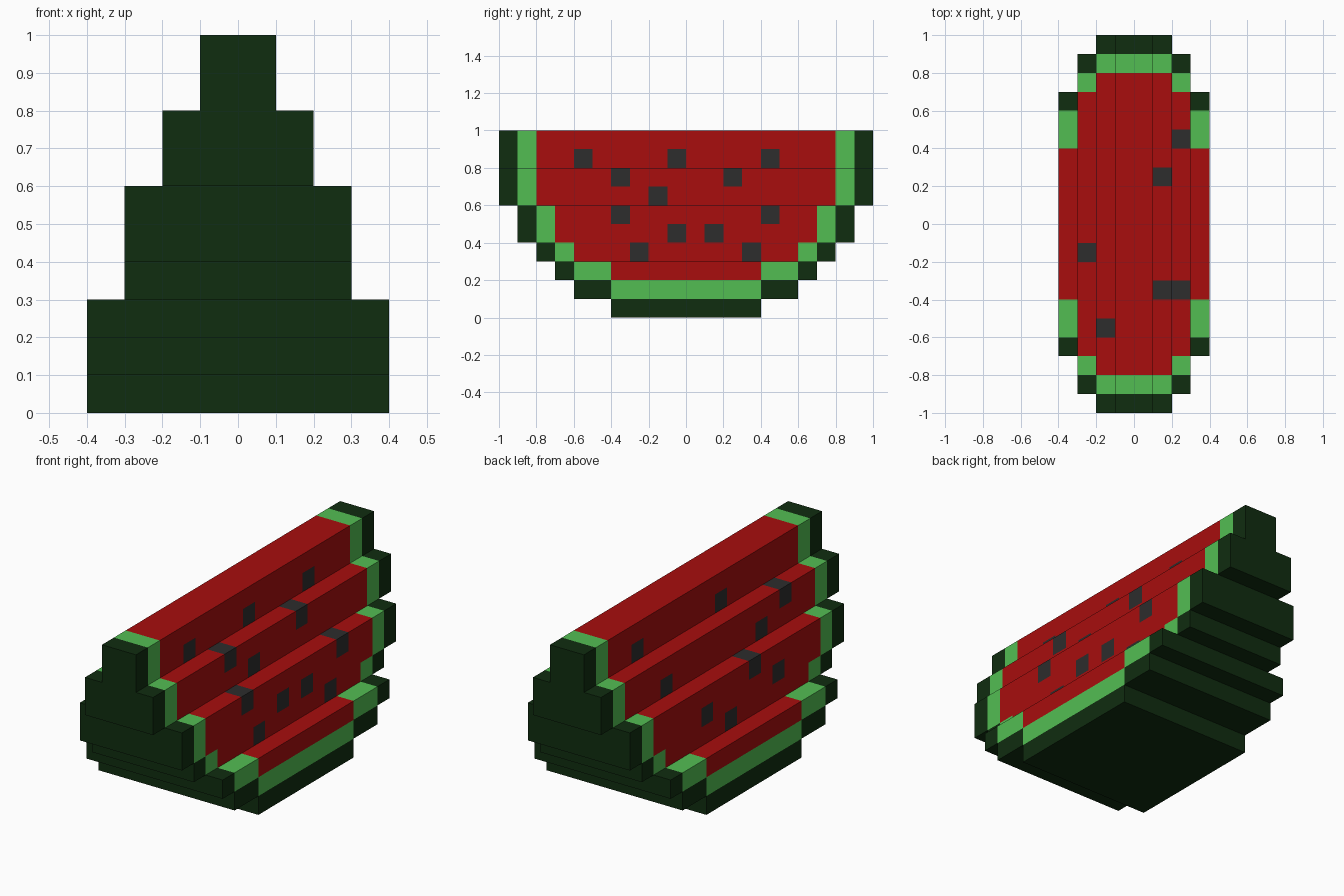
import bpy
import bmesh
from mathutils import Vector

if "Cube" in bpy.data.objects:
    bpy.data.objects.remove(bpy.data.objects["Cube"], do_unlink=True)

CELL = 0.1  # edge of one block

# Colours of the slice parts (linear)
COLOURS = {
    "rind": ("dark green", (0.005, 0.026, 0.005)),
    "pith": ("light green", (0.086, 0.515, 0.086)),
    "flesh": ("red", (0.392, 0.004, 0.004)),
    "seeds": ("charcoal", (0.026, 0.026, 0.026)),
}

# Block layers: bottom, top, half width, then half lengths of flesh, pith, rind
LAYERS = [
    (0, 1, 4, 0, 0, 4),
    (1, 2, 4, 0, 4, 6),
    (2, 3, 4, 4, 6, 7),
    (3, 4, 3, 6, 7, 8),
    (4, 6, 3, 7, 8, 9),
    (6, 8, 2, 8, 9, 10),
    (8, 10, 1, 8, 9, 10),
]

# Seed blocks on each side, as (y, z) cells
LEFT_SEEDS = [(-6, 8), (-1, 8), (4, 8), (-4, 7), (2, 7), (-2, 6),
              (-4, 5), (4, 5), (-1, 4), (1, 4), (-3, 3), (3, 3)]
RIGHT_SEEDS = [(5, 8), (-2, 8), (-6, 7), (4, 6), (-4, 6),
               (-2, 5), (2, 4), (-4, 4), (0, 3)]


def fill_blocks():
    """Map every filled cell to the part it belongs to."""
    blocks = {}
    for z0, z1, half_x, flesh, pith, rind in LAYERS:
        for z in range(z0, z1):
            for y in range(-rind, rind):
                reach = max(y + 1, -y)
                part = "flesh" if reach <= flesh else "pith" if reach <= pith else "rind"
                for x in range(-half_x, half_x):
                    blocks[x, y, z] = part
            # Seeds replace the outermost flesh blocks
            for y, seed_z in LEFT_SEEDS:
                if seed_z == z:
                    blocks[half_x - 1, y, z] = "seeds"
            for y, seed_z in RIGHT_SEEDS:
                if seed_z == z:
                    blocks[-half_x, y, z] = "seeds"
    return blocks


def add_outer_faces(bm, cell, blocks):
    """Add the sides of a block that have no neighbour."""
    centre = Vector(cell) + Vector((0.5, 0.5, 0.5))
    for axis in range(3):
        for sign in (-1, 1):
            n = Vector((0, 0, 0))
            n[axis] = sign
            if tuple(int(c + d) for c, d in zip(cell, n)) in blocks:
                continue
            u = Vector((0, 0, 0))
            u[(axis + 1) % 3] = 1
            v = n.cross(u)
            corners = [(-1, -1), (1, -1), (1, 1), (-1, 1)]
            bm.faces.new([bm.verts.new((centre + (n + a * u + b * v) / 2) * CELL)
                          for a, b in corners])


def build_part(name, blocks):
    bm = bmesh.new()
    for cell, part in blocks.items():
        if part == name:
            add_outer_faces(bm, cell, blocks)
    bmesh.ops.remove_doubles(bm, verts=bm.verts, dist=0.001)
    mesh = bpy.data.meshes.new(name)
    bm.to_mesh(mesh)
    bm.free()

    colour_name, rgb = COLOURS[name]
    mat = bpy.data.materials.new(colour_name)
    mat.use_nodes = True
    mat.diffuse_color = (*rgb, 1)
    bsdf = next(n for n in mat.node_tree.nodes if n.type == "BSDF_PRINCIPLED")
    bsdf.inputs["Base Color"].default_value = (*rgb, 1)
    mesh.materials.append(mat)
    bpy.context.collection.objects.link(bpy.data.objects.new(name, mesh))


# Rind, pith, flesh and seeds share one block grid
slice_blocks = fill_blocks()
for part_name in COLOURS:
    build_part(part_name, slice_blocks)
